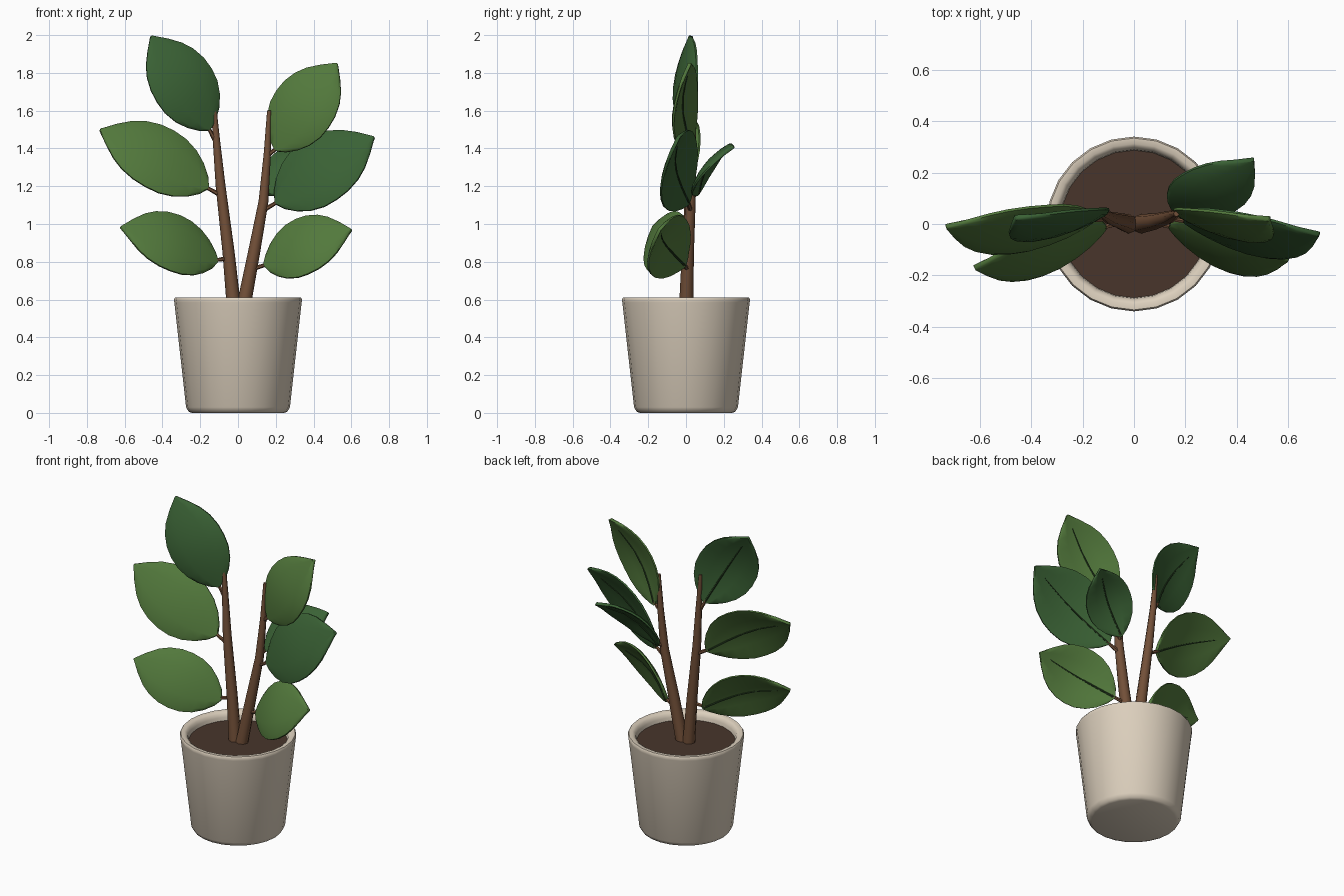
import bpy, bmesh, math
from mathutils import Vector as V

if "Cube" in bpy.data.objects:
    bpy.data.objects.remove(bpy.data.objects["Cube"])


def material(name, r, g, b):
    m = bpy.data.materials.new(name)
    m.diffuse_color = (r, g, b, 1)
    m.use_nodes = True
    m.node_tree.nodes["Principled BSDF"].inputs["Base Color"].default_value = m.diffuse_color
    return m


CLAY = material("clay", 0.72, 0.63, 0.51)
EARTH = material("earth", 0.065, 0.036, 0.024)
BARK = material("bark", 0.17, 0.08, 0.04)
LIGHT = material("light_green", 0.085, 0.19, 0.045)
DARK = material("dark_green", 0.042, 0.12, 0.035)
RIB = material("rib_green", 0.02, 0.05, 0.015)


def finish(name, bm, mat, angle=50):
    bmesh.ops.recalc_face_normals(bm, faces=bm.faces)
    me = bpy.data.meshes.new(name)
    bm.to_mesh(me)
    bm.free()
    ob = bpy.data.objects.new(name, me)
    bpy.context.collection.objects.link(ob)
    me.materials.append(mat)
    bpy.ops.object.select_all(action='DESELECT')
    ob.select_set(True)
    bpy.context.view_layer.objects.active = ob
    bpy.ops.object.shade_smooth_by_angle(angle=math.radians(angle))
    return ob


def lathe(name, profile, mat, n=24):
    bm = bmesh.new()
    rings = [[bm.verts.new((r * math.cos(2 * math.pi * i / n), r * math.sin(2 * math.pi * i / n), z))
              for i in range(n)] for r, z in profile]
    for a, b in zip(rings, rings[1:]):
        for i in range(n):
            bm.faces.new((a[i], a[(i + 1) % n], b[(i + 1) % n], b[i]))
    bm.faces.new(rings[0])
    bm.faces.new(rings[-1])
    return finish(name, bm, mat)


def tube(name, pts, radii, mat, n=8):
    bm = bmesh.new()
    pts = [V(p) for p in pts]
    rings = []
    for k, p in enumerate(pts):
        d = (pts[min(k + 1, len(pts) - 1)] - pts[max(k - 1, 0)]).normalized()
        a = d.cross(V((0, 1, 0))).normalized()
        b = d.cross(a)
        rings.append([bm.verts.new(p + radii[k] * (a * math.cos(2 * math.pi * i / n)
                      + b * math.sin(2 * math.pi * i / n))) for i in range(n)])
    for r, s in zip(rings, rings[1:]):
        for i in range(n):
            bm.faces.new((r[i], r[(i + 1) % n], s[(i + 1) % n], s[i]))
    bm.faces.new(rings[0])
    bm.faces.new(rings[-1])
    return finish(name, bm, mat)


# leaf outline: position along midrib, share of half width
OUTLINE = [(0, .06), (.04, .3), (.12, .58), (.22, .81), (.34, .96), (.46, 1), (.58, .97),
           (.70, .85), (.80, .66), (.90, .37), (1, .02)]
ARCH, CUP, THICK = .055, .025, .02


def leaf(name, base, tip, normal, half, mat, joint):
    base, tip = V(base), V(tip)
    d = (tip - base).normalized()
    n = V(normal)
    n = (n - d * n.dot(d)).normalized()
    w = d.cross(n)

    def point(t, u, f, lift=0):
        up = ARCH * math.sin(math.pi * t) - CUP * (u * f) ** 2 + lift
        return base.lerp(tip, t) + w * (half * f * u) + n * up

    # blade: front and back skins joined by a rim, thinner at the edge
    bm = bmesh.new()
    us = [-1, -.85, -.45, 0, .45, .85, 1]
    skins = []
    for side in (1, -1):
        skins.append([[bm.verts.new(point(t, u, f, side * THICK / 2 * (.5 if abs(u) == 1 else 1)))
                       for u in us] for t, f in OUTLINE])
    rows, cols = len(OUTLINE), len(us)
    for g in skins:
        for i in range(rows - 1):
            for j in range(cols - 1):
                bm.faces.new((g[i][j], g[i + 1][j], g[i + 1][j + 1], g[i][j + 1]))
    loop = ([(i, 0) for i in range(rows)] + [(rows - 1, j) for j in range(1, cols)]
            + [(i, cols - 1) for i in range(rows - 2, -1, -1)] + [(0, j) for j in range(cols - 2, 0, -1)])
    a, b = skins
    for (i, j), (k, l) in zip(loop, loop[1:] + loop[:1]):
        bm.faces.new((a[i][j], a[k][l], b[k][l], b[i][j]))
    finish(name, bm, mat)
    # midrib on the underside, and stalk to the stem
    ts = [.02, .2, .4, .6, .85]
    tube(name + "_midrib", [point(t, 0, 1, -THICK / 2) for t in ts],
         [.006, .006, .005, .004, .002], RIB, 6)
    tube(name + "_stalk", [joint, base + d * .02], [.013, .009], BARK, 6)


# pot and soil
lathe("pot", [(.245, 0), (.262, .007), (.275, .03), (.337, .585), (.34, .60), (.334, .61),
              (.312, .61), (.298, .60), (.29, .58), (.285, .54)], CLAY)
lathe("soil", [(.287, .53), (.287, .56)], EARTH)

# stems
tube("left_stem", [(-.02, 0, .54), (-.05, .01, .85), (-.092, .022, 1.2), (-.115, .035, 1.45), (-.132, .04, 1.68)],
     [.038, .032, .026, .019, .011], BARK)
tube("right_stem", [(.025, 0, .54), (.085, .01, .85), (.135, .025, 1.12), (.155, .035, 1.37), (.165, .04, 1.6)],
     [.038, .032, .026, .019, .011], BARK)

# leaves: base, tip, facing, half width, colour, joint on stem
leaf("upper_left_leaf", (-.15, .025, 1.5), (-.46, .025, 1.995), (.27, -.93, .2), .18, DARK, (-.115, .035, 1.43))
leaf("middle_left_leaf", (-.16, .015, 1.19), (-.73, -.01, 1.5), (.3, -.85, .38), .19, LIGHT, (-.088, .022, 1.15))
leaf("lower_left_leaf", (-.11, -.01, .80), (-.62, -.17, .985), (.4, -.79, .43), .175, LIGHT, (-.045, .01, .82))
leaf("lower_right_leaf", (.14, -.01, .78), (.6, -.14, .97), (-.42, -.79, .41), .175, LIGHT, (.07, .01, .76))
leaf("middle_right_leaf", (.2, .01, 1.11), (.72, -.04, 1.46), (-.3, -.87, .34), .2, DARK, (.13, .025, 1.07))
leaf("back_right_leaf", (.15, .06, 1.16), (.465, .25, 1.41), (-.08, -.78, .62), .145, DARK, (.137, .03, 1.14))
leaf("upper_right_leaf", (.2, .025, 1.39), (.525, .02, 1.85), (-.28, -.93, .2), .18, LIGHT, (.153, .035, 1.36))
